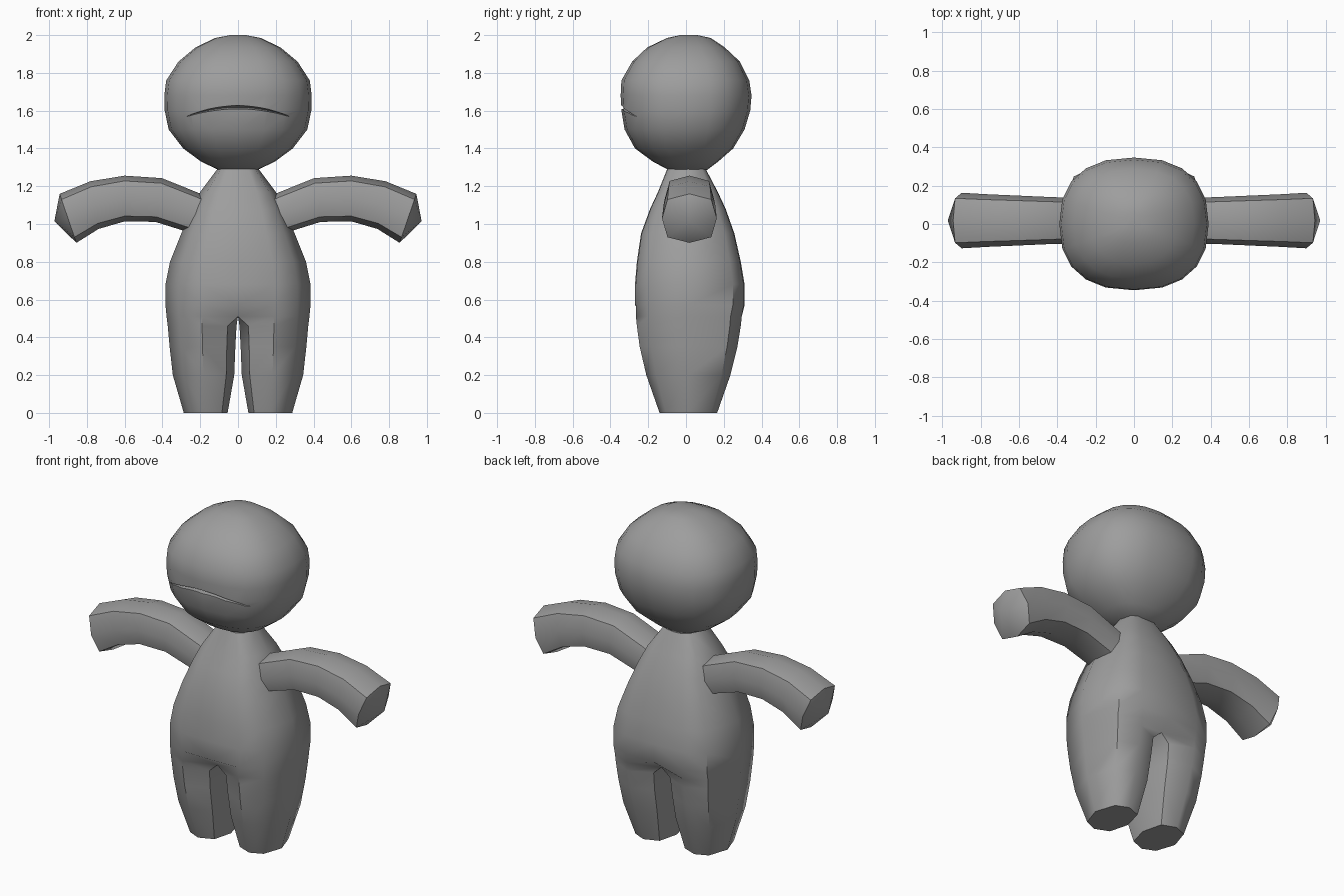
import bpy, math

if "Cube" in bpy.data.objects:
    bpy.data.objects.remove(bpy.data.objects["Cube"])

grey = bpy.data.materials.new("plain grey")
grey.diffuse_color = (0.34, 0.34, 0.34, 1)
grey.use_nodes = True
grey.node_tree.nodes["Principled BSDF"].inputs["Base Color"].default_value = grey.diffuse_color


def make(name, verts, faces):
    me = bpy.data.meshes.new(name)
    me.from_pydata(verts, [], faces)
    me.materials.append(grey)
    ob = bpy.data.objects.new(name, me)
    bpy.context.collection.objects.link(ob)
    # consistent outward normals
    select(ob)
    bpy.ops.object.mode_set(mode='EDIT')
    bpy.ops.mesh.select_all(action='SELECT')
    bpy.ops.mesh.normals_make_consistent(inside=False)
    bpy.ops.object.mode_set(mode='OBJECT')
    return ob


def select(ob):
    bpy.ops.object.select_all(action='DESELECT')
    ob.select_set(True)
    bpy.context.view_layer.objects.active = ob


def finish(ob, angle):
    select(ob)
    for m in list(ob.modifiers):
        bpy.ops.object.modifier_apply(modifier=m.name)
    bpy.ops.object.shade_smooth_by_angle(angle=math.radians(angle))


def mirror(ob):
    m = ob.modifiers.new("mirror", 'MIRROR')
    m.use_clip = True
    m.merge_threshold = 0.0005


def loft(rings, cap_start=True, cap_end=True):
    n = len(rings[0])
    verts = [p for r in rings for p in r]
    faces = [(i*n + j, i*n + (j+1) % n, (i+1)*n + (j+1) % n, (i+1)*n + j)
             for i in range(len(rings)-1) for j in range(n)]
    if cap_start:
        faces.append(tuple(range(n)))
    if cap_end:
        faces.append(tuple(range(len(verts)-n, len(verts))))
    return verts, faces


# Body: half of the torso flowing into one leg, then mirrored
# leg rings: z, inner x, outer x, front y, back y
legs = [(0, .055, .287, -.14, .165), (.2, .02, .345, -.21, .235),
        (.35, .014, .362, -.245, .272), (.46, .008, .372, -.26, .29),
        (.51, 0, .378, -.265, .295)]
# torso rings: z, outer x, front y, back y
torso = [(.57, .384, -.27, .31), (.68, .384, -.27, .31), (.8, .36, -.26, .29),
         (.95, .3, -.238, .256), (1.08, .245, -.19, .21),
         (1.17, .2, -.148, .168), (1.29, .11, -.1, .105)]
verts, faces = [], []
for z, a, b, f, k in legs:
    w, mid = b - a, (a + b) / 2
    ix = a + .13*w if a else 0
    ox = b - .17*w
    verts += [(ix, .75*f, z), (mid, f, z), (ox, .76*f, z), (b, .01, z),
              (ox, .8*k, z), (mid, k, z), (ix, .8*k, z), (a, .01, z)]
for i in range(len(legs)-1):
    faces += [(i*8+j, i*8+(j+1) % 8, i*8+8+(j+1) % 8, i*8+8+j) for j in range(8)]
faces.append(tuple(range(8)))
base = 8*(len(legs)-1)
for z, w, f, k in torso:
    new = len(verts)
    verts += [(0, f, z), (.5*w, .985*f, z), (.82*w, .76*f, z), (w, .01, z),
              (.82*w, .8*k, z), (.5*w, .985*k, z), (0, k, z)]
    faces += [(base+j, base+j+1, new+j+1, new+j) for j in range(6)]
    base = new
faces.append(tuple(range(base, base+7)))
body = make("body", verts, faces)
mirror(body)
finish(body, 48)

# Arms: squarish eight-sided tubes with a blunt pointed end
section = [(0, 1), (.8, .77), (1, 0), (.8, -.77),
           (0, -1), (-.8, -.77), (-1, 0), (-.8, .77)]
# centre x, centre z, half width, half height, lean
path = [(.10, 1.0, .115, .10, -.32), (.235, 1.06, .118, .107, -.32),
        (.42, 1.127, .122, .117, -.15), (.6, 1.135, .13, .121, 0),
        (.76, 1.10, .137, .128, .17), (.90, 1.03, .145, .137, .33)]
rings = [[(x + v*h*math.sin(t), .018 + u*w, z + v*h*math.cos(t))
          for u, v in section] for x, z, w, h, t in path]
verts, faces = loft(rings, cap_end=False)
tip, last = len(verts), len(verts) - 8
verts.append((.972, .018, 1.015))
faces += [(last+j, last+(j+1) % 8, tip) for j in range(8)]
arms = make("arms", verts, faces)
mirror(arms)
finish(arms, 40)

# Head: rounded loft with a slightly flattened face
POWER, SIDES = 2.4, 20
# z, half width, front y, back y
levels = [(1.285, .10, -.09, .11), (1.33, .195, -.175, .17),
          (1.40, .29, -.27, .25), (1.5, .367, -.325, .31),
          (1.6, .388, -.342, .34), (1.68, .39, -.346, .347),
          (1.76, .38, -.342, .335), (1.86, .315, -.285, .285),
          (1.935, .225, -.205, .205), (1.985, .12, -.10, .13),
          (2.0, .04, -.03, .06)]


def spow(v):
    return math.copysign(abs(v) ** (2 / POWER), v)


rings = []
for z, w, f, k in levels:
    ring = []
    for j in range(SIDES):
        t = 2 * math.pi * j / SIDES
        s = spow(math.sin(t))
        ring.append((w*spow(math.cos(t)), s*k if s > 0 else -s*f, z))
    rings.append(ring)
head = make("head", *loft(rings))

# Mouth: thin downturned wedge cut into the face
rings = []
for i in range(-7, 8):
    x = .28 * i / 7
    y = -.343 * (1 - abs(x / .39) ** POWER) ** (1 / POWER)
    z = 1.618 - .048 * (x / .27) ** 2
    t = .017 - .006 * abs(i) / 7
    rings.append([(x, y-.045, z+t), (x, y-.045, z-t),
                  (x, y + .012 + .05*(1 - (x/.28)**2), z)])
cutter = make("mouth_cutter", *loft(rings))
cutter.hide_render = True
cut = head.modifiers.new("mouth", 'BOOLEAN')
cut.operation, cut.solver, cut.object = 'DIFFERENCE', 'EXACT', cutter
finish(head, 40)
bpy.data.objects.remove(cutter)
